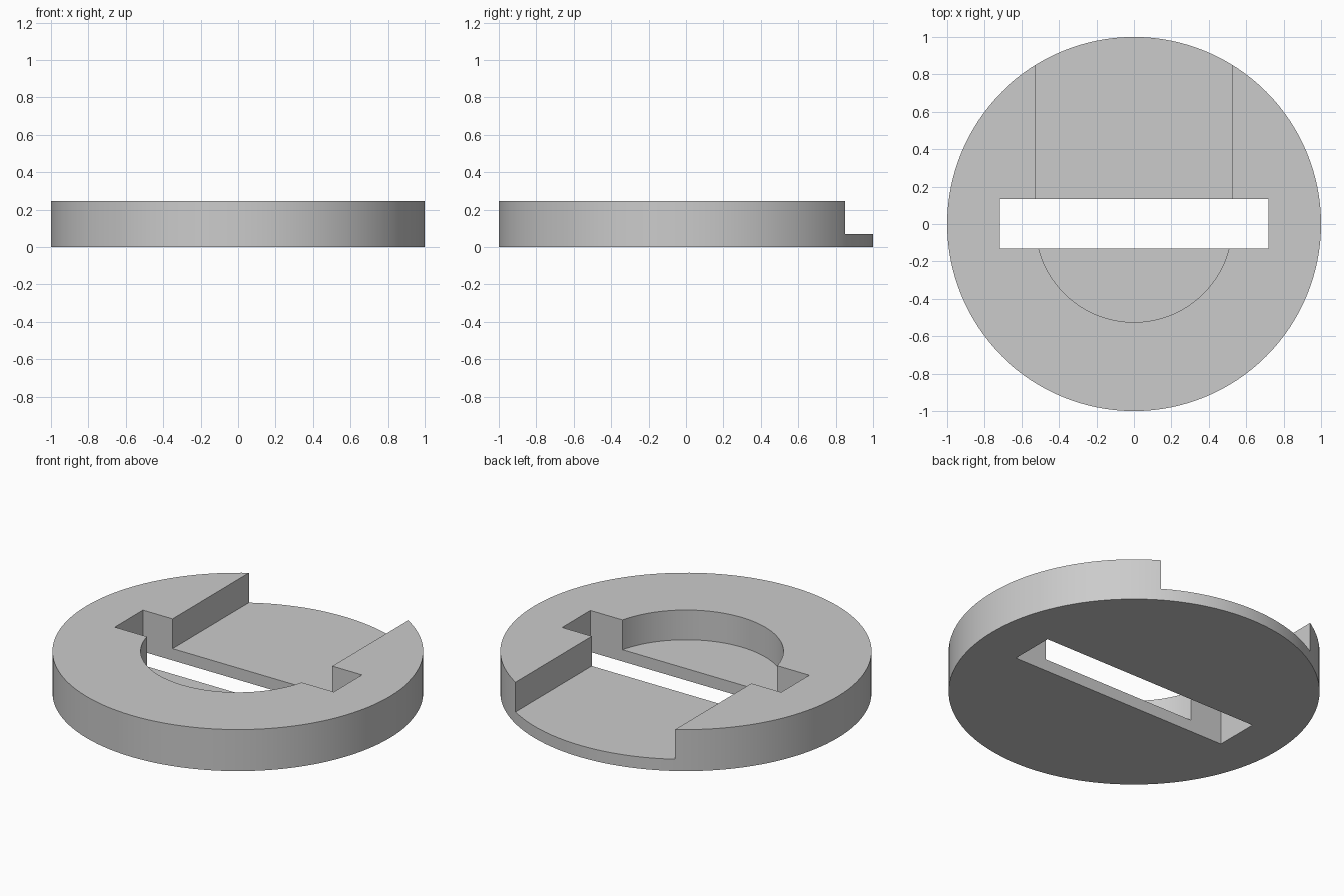
import bpy
import bmesh
from math import sin, cos, pi, radians

RADIUS, HEIGHT, FLOOR = 1.0, 0.247, 0.07
RECESS = 0.525            # radius of the round pocket, half width of the channel

cube = bpy.data.objects.get("Cube")
if cube:
    bpy.data.objects.remove(cube, do_unlink=True)

grey = bpy.data.materials.new("plain_grey")
grey.use_nodes = True
grey.diffuse_color = (0.6, 0.6, 0.6, 1)
grey.node_tree.nodes["Principled BSDF"].inputs["Base Color"].default_value = (0.6, 0.6, 0.6, 1)


def arc(radius, start, end, steps):
    """Points along an arc about the origin, both ends included."""
    angles = [start + (end - start) * i / steps for i in range(steps + 1)]
    return [(radius * cos(a), radius * sin(a)) for a in angles]


def prism(name, outline, bottom, top):
    """Extrude a flat outline upwards into a solid."""
    bm = bmesh.new()
    face = bm.faces.new([bm.verts.new((x, y, bottom)) for x, y in outline])
    ext = bmesh.ops.extrude_face_region(bm, geom=[face])
    verts = [v for v in ext["geom"] if isinstance(v, bmesh.types.BMVert)]
    bmesh.ops.translate(bm, verts=verts, vec=(0, 0, top - bottom))
    bmesh.ops.recalc_face_normals(bm, faces=bm.faces)
    mesh = bpy.data.meshes.new(name)
    bm.to_mesh(mesh)
    bm.free()
    obj = bpy.data.objects.new(name, mesh)
    bpy.context.collection.objects.link(obj)
    mesh.materials.append(grey)
    return obj


# Round base
disc = prism("slotted_disc", arc(RADIUS, 0, 2 * pi, 128)[:-1], 0, HEIGHT)

# Rounded pocket running out through the back as a channel
pocket = prism("pocket_cutter",
               arc(RECESS, pi, 2 * pi, 64) + [(RECESS, 1.2), (-RECESS, 1.2)],
               FLOOR, HEIGHT + 0.2)

# Rectangular slot through the full thickness
slot = prism("slot_cutter",
             [(-0.72, -0.13), (0.72, -0.13), (0.72, 0.135), (-0.72, 0.135)],
             -0.2, HEIGHT + 0.2)

# Cut the recesses and discard the cutters
bpy.ops.object.select_all(action="DESELECT")
bpy.context.view_layer.objects.active = disc
disc.select_set(True)
for cutter in (pocket, slot):
    cutter.hide_render = True
    mod = disc.modifiers.new(cutter.name, "BOOLEAN")
    mod.operation = "DIFFERENCE"
    mod.solver = "EXACT"
    mod.object = cutter
    bpy.ops.object.modifier_apply(modifier=mod.name)
    bpy.data.objects.remove(cutter, do_unlink=True)

bpy.ops.object.shade_smooth_by_angle(angle=radians(30))
